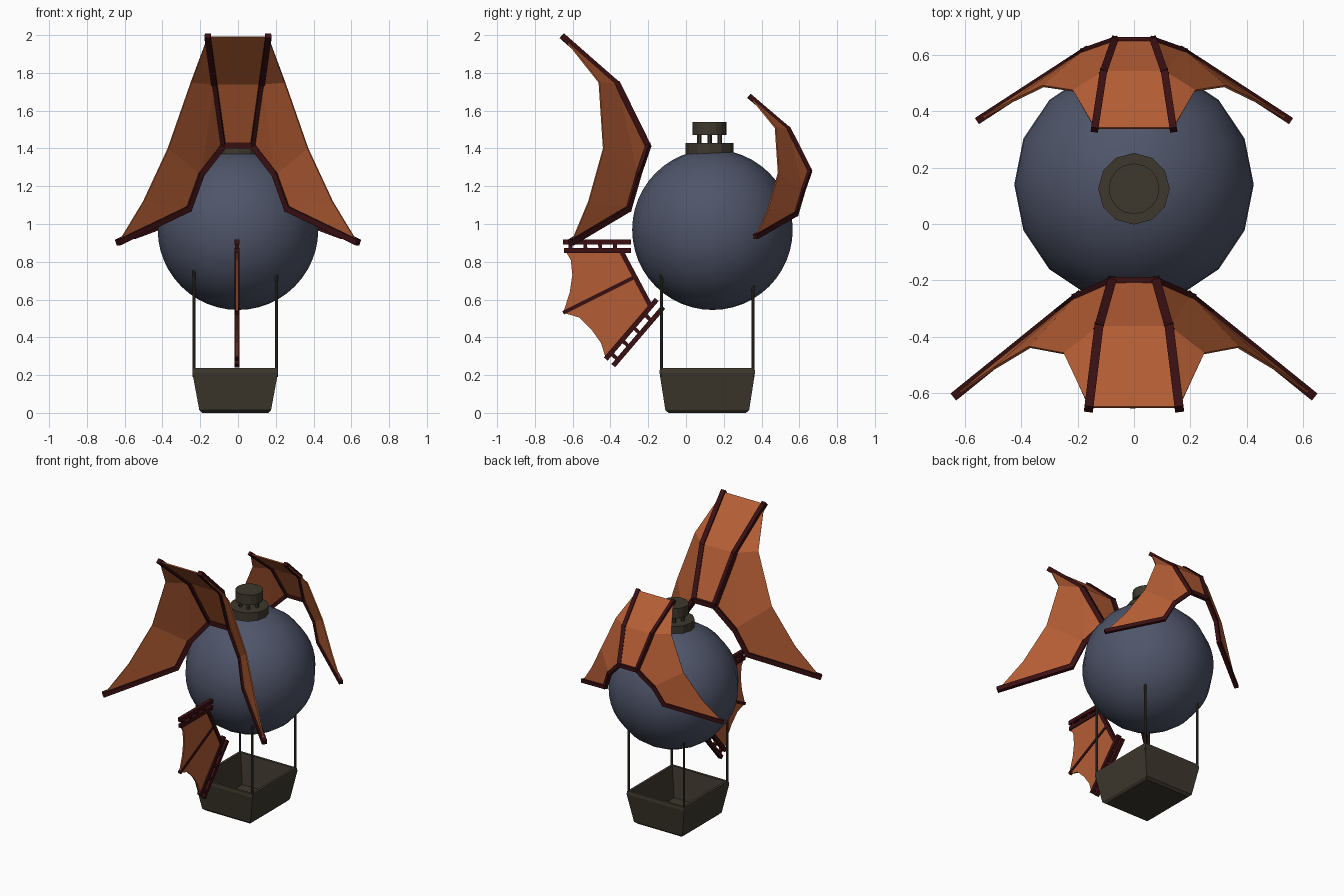
import bpy, bmesh, math
from mathutils import Vector, Matrix

cube = bpy.data.objects.get("Cube")
if cube:
    bpy.data.objects.remove(cube, do_unlink=True)


def material(name, rgb):
    m = bpy.data.materials.new(name)
    m.use_nodes = True
    m.diffuse_color = (*rgb, 1)
    m.node_tree.nodes["Principled BSDF"].inputs["Base Color"].default_value = (*rgb, 1)
    return m


BLUE = material("slate_blue", (0.078, 0.09, 0.142))
ORANGE = material("orange_canvas", (0.46, 0.11, 0.035))
RED = material("dark_red_wood", (0.042, 0.005, 0.006))
BROWN = material("dark_brown", (0.048, 0.04, 0.027))


def finish(name, bm, mat):
    bmesh.ops.recalc_face_normals(bm, faces=bm.faces[:])
    mesh = bpy.data.meshes.new(name)
    bm.to_mesh(mesh)
    bm.free()
    mesh.materials.append(mat)
    ob = bpy.data.objects.new(name, mesh)
    bpy.context.scene.collection.objects.link(ob)
    return ob


def add_bar(bm, a, b, width, extend=0.0):
    """Square bar from a to b, lengthened a little at both ends."""
    a, b = Vector(a), Vector(b)
    d = b - a
    size = Matrix.Diagonal((width, width, d.length + 2 * extend, 1))
    turn = d.to_track_quat('Z', 'Y').to_matrix().to_4x4()
    bmesh.ops.create_cube(bm, size=1, matrix=Matrix.Translation((a + b) / 2) @ turn @ size)


def add_path(bm, points, width):
    for a, b in zip(points, points[1:]):
        add_bar(bm, a, b, width, width * 0.3)


def add_cylinder(bm, centre, radius, z0, z1, sides):
    bmesh.ops.create_cone(bm, cap_ends=True, segments=sides, radius1=radius, radius2=radius,
                          depth=z1 - z0, matrix=Matrix.Translation((*centre, (z0 + z1) / 2)))


def mirror(ob):
    mod = ob.modifiers.new("mirror", 'MIRROR')
    mod.use_clip = True


def thicken(ob, amount):
    mod = ob.modifiers.new("thickness", 'SOLIDIFY')
    mod.thickness = amount
    mod.offset = 0


# Balloon
bm = bmesh.new()
bmesh.ops.create_uvsphere(bm, u_segments=16, v_segments=24, radius=0.425,
                          matrix=Matrix.Translation((0, 0.14, 0.97)))
for f in bm.faces:
    f.smooth = True
finish("balloon", bm, BLUE)

# Valve on top of the balloon
VALVE = (0, 0.125)
bm = bmesh.new()
add_cylinder(bm, VALVE, 0.127, 1.37, 1.43, 12)
add_cylinder(bm, VALVE, 0.09, 1.47, 1.54, 16)
for i in range(6):
    a = math.tau * i / 6
    add_cylinder(bm, (0.062 * math.cos(a), VALVE[1] + 0.062 * math.sin(a)), 0.012, 1.42, 1.48, 6)
finish("top_valve", bm, BROWN)

# Open basket, lofted from outer base up to the rim and down to the floor
CX, CY = -0.015, 0.1125
bm = bmesh.new()
loops = []
for hx, hy, z in [(0.175, 0.205, 0), (0.19, 0.222, 0.015), (0.227, 0.253, 0.215), (0.223, 0.25, 0.237),
                  (0.205, 0.232, 0.237), (0.17, 0.2, 0.03)]:
    loops.append([bm.verts.new((CX + sx * hx, CY + sy * hy, z))
                  for sx, sy in ((-1, -1), (1, -1), (1, 1), (-1, 1))])
for lo, hi in zip(loops, loops[1:]):
    for i in range(4):
        j = (i + 1) % 4
        bm.faces.new((lo[i], lo[j], hi[j], hi[i]))
bm.faces.new(loops[0])
bm.faces.new(loops[-1])
finish("basket", bm, BROWN)

# Corner posts
bm = bmesh.new()
for sx in (-1, 1):
    for sy in (-1, 1):
        add_cylinder(bm, (CX + sx * 0.218, CY + sy * 0.243), 0.008, 0.19, 0.77, 8)
finish("basket_posts", bm, BROWN)

# Sail points on the +x half: middle rib, leading edge and trailing edge
SAIL = {
    "top": (0.16, -0.65, 1.99), "mid": (0.125, -0.365, 1.74), "low": (0.08, -0.205, 1.415),
    "lead1": (0.2, -0.258, 1.26), "lead2": (0.265, -0.31, 1.08), "tip": (0.63, -0.605, 0.905),
    "trail1": (0.248, -0.46, 1.75), "trail2": (0.37, -0.437, 1.4), "trail3": (0.5, -0.515, 1.12),
}
SAIL_FACES = ["top mid trail1", "mid low lead1", "mid lead1 trail2 trail1",
              "lead1 lead2 trail3 trail2", "lead2 tip trail3",
              "c_top c_mid mid top", "c_mid c_low low mid"]


def build_sail(name, place, width):
    pts = {k: place(Vector(p)) for k, p in SAIL.items()}
    for k in ("top", "mid", "low"):
        pts["c_" + k] = Vector((0, pts[k].y, pts[k].z))
    bm = bmesh.new()
    verts = {k: bm.verts.new(p) for k, p in pts.items()}
    for face in SAIL_FACES:
        bm.faces.new([verts[k] for k in face.split()])
    cloth = finish(name + "_cloth", bm, ORANGE)
    mirror(cloth)
    thicken(cloth, 0.008)
    bm = bmesh.new()
    for path in ("top mid low", "c_low low lead1 lead2 tip"):
        add_path(bm, [pts[k] for k in path.split()], width)
    ribs = finish(name + "_ribs", bm, RED)
    ribs.modifiers.new("mirror", 'MIRROR')


build_sail("front_sail", lambda p: p, 0.032)
build_sail("rear_sail", lambda p: Vector((p.x * 0.87, 0.655 + 0.7 * (p.y + 0.2),
                                          0.935 + 0.68 * (p.z - 0.905))), 0.026)

# Rudder cloth, a thin scalloped fan
FX = -0.005
outline = [(-0.64, 0.86), (-0.61, 0.81), (-0.602, 0.73), (-0.615, 0.64), (-0.65, 0.53),
           (-0.565, 0.505), (-0.5, 0.44), (-0.45, 0.37), (-0.425, 0.29), (-0.19, 0.56),
           (-0.28, 0.715), (-0.345, 0.86)]
bm = bmesh.new()
v = [bm.verts.new((FX, y, z)) for y, z in outline]
bm.faces.new(v[:5] + v[10:])
bm.faces.new(v[4:11])
thicken(finish("rudder_cloth", bm, ORANGE), 0.01)


# Rudder frame: two double rails with pegs, plus the ribs
def flat(y, z):
    return Vector((FX, y, z))


bm = bmesh.new()
rails = [((flat(-0.65, 0.905), flat(-0.29, 0.905)), (flat(-0.645, 0.86), flat(-0.29, 0.86))),
         ((flat(-0.425, 0.285), flat(-0.155, 0.6)), (flat(-0.385, 0.25), flat(-0.12, 0.56)))]
for first, second in rails:
    add_bar(bm, *first, 0.026)
    add_bar(bm, *second, 0.026)
    for t in (0.1, 0.32, 0.54, 0.76):
        add_bar(bm, first[0].lerp(first[1], t), second[0].lerp(second[1], t), 0.02)
add_bar(bm, flat(-0.345, 0.86), flat(-0.185, 0.56), 0.025)
add_bar(bm, flat(-0.65, 0.53), flat(-0.28, 0.715), 0.02)
finish("rudder_frame", bm, RED)
